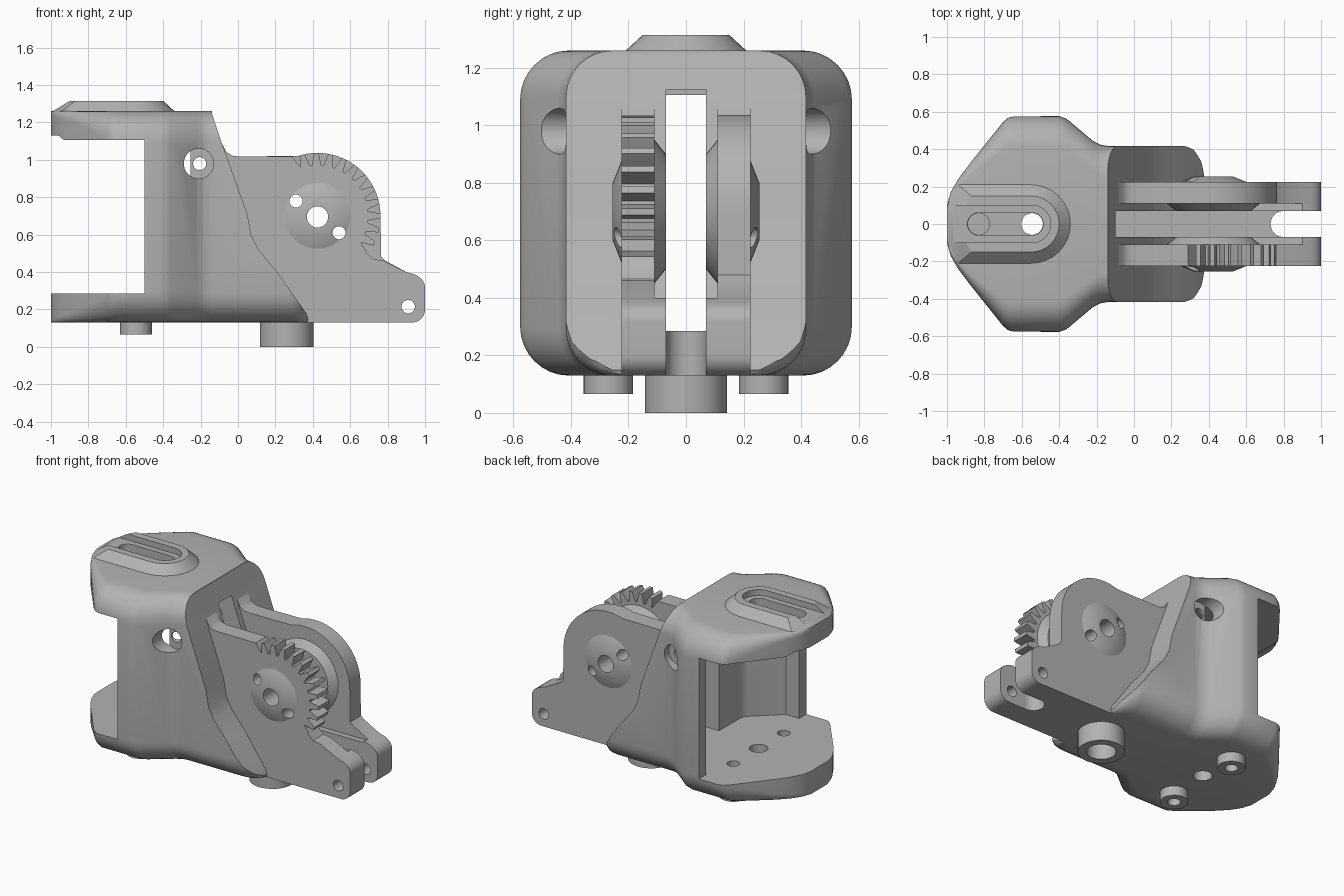
import bpy, bmesh
from math import cos, sin, radians, pi

if "Cube" in bpy.data.objects:
    bpy.data.objects.remove(bpy.data.objects["Cube"])

grey = bpy.data.materials.new("plain grey")
grey.use_nodes = True
COLOUR = (0.45, 0.45, 0.45, 1)
grey.diffuse_color = COLOUR
grey.node_tree.nodes["Principled BSDF"].inputs["Base Color"].default_value = COLOUR


def loft(name, rings):
    """Closed solid through rings of equal point count."""
    bm = bmesh.new()
    rows = [[bm.verts.new(p) for p in ring] for ring in rings]
    n = len(rows[0])
    for a, b in zip(rows, rows[1:]):
        for i in range(n):
            j = (i + 1) % n
            bm.faces.new((a[i], a[j], b[j], b[i]))
    bm.faces.new(rows[0][::-1])
    bm.faces.new(rows[-1])
    bmesh.ops.recalc_face_normals(bm, faces=bm.faces)
    mesh = bpy.data.meshes.new(name)
    bm.to_mesh(mesh)
    bm.free()
    mesh.materials.append(grey)
    ob = bpy.data.objects.new(name, mesh)
    bpy.context.collection.objects.link(ob)
    return ob


def prism_y(name, pts, lo, hi):
    return loft(name, [[(x, y, z) for x, z in pts] for y in (lo, hi)])


def prism_z(name, pts, lo, hi):
    return loft(name, [[(x, y, z) for x, y in pts] for z in (lo, hi)])


def arc(cx, cy, r, start, end, n=16):
    angles = [radians(start + (end - start) * i / n) for i in range(n + 1)]
    return [(cx + r * cos(a), cy + r * sin(a)) for a in angles]


def circle(cx, cy, r, n=32):
    return arc(cx, cy, r, 0, 360, n)[:-1]


def rect(x0, x1, y0, y1):
    return [(x0, y0), (x1, y0), (x1, y1), (x0, y1)]


def cut(ob, cutters):
    """Apply boolean cuts to a part."""
    for c in cutters:
        m = ob.modifiers.new("cut", 'BOOLEAN')
        m.operation, m.solver, m.object = 'DIFFERENCE', 'EXACT', c
    dg = bpy.context.evaluated_depsgraph_get()
    ob.data = bpy.data.meshes.new_from_object(ob.evaluated_get(dg))
    ob.modifiers.clear()


# Housing: rounded-rectangle sections along x
BOTTOM, TOP = 0.13, 1.26


def section(x, w, r):
    ring = []
    for cy, cz, a in ((w - r, TOP - r, 0), (r - w, TOP - r, 90),
                      (r - w, BOTTOM + r, 180), (w - r, BOTTOM + r, 270)):
        ring += [(x, y, z) for y, z in arc(cy, cz, r, a, a + 90, 8)]
    return ring


housing = loft("housing", [section(*s) for s in (
    (-1, 0.1, 0.02), (-0.98, 0.17, 0.03), (-0.94, 0.24, 0.04), (-0.88, 0.32, 0.06),
    (-0.7, 0.545, 0.15), (-0.67, 0.57, 0.16), (-0.64, 0.577, 0.17), (-0.4, 0.577, 0.17),
    (-0.36, 0.562, 0.17), (-0.22, 0.445, 0.16), (-0.18, 0.424, 0.16), (-0.14, 0.417, 0.16),
    (0.27, 0.417, 0.16), (0.32, 0.4, 0.15), (0.36, 0.36, 0.14), (0.375, 0.31, 0.12))])

# Raised stadium pad on top
pad_rings = []
for z, r, xs, xe in ((1.24, 0.21, -0.94, -0.995), (1.26, 0.21, -0.94, -0.99),
                     (1.315, 0.15, -0.87, -0.9)):
    pad_rings.append([(x, y, z) for x, y in
                      [(xe, -0.1), (xs, -r)] + arc(-0.55, 0, r, -90, 90) + [(xs, r), (xe, 0.1)]])
pad = loft("top_pad", pad_rings)

# Feet under the floor
main_foot = prism_z("main_foot", circle(0.26, 0, 0.143, 48), 0, 0.15)
feet = [prism_z(side + "_foot", circle(-0.545, y, 0.086), 0.065, 0.15)
        for side, y in (("left", 0.27), ("right", -0.27))]

# Cutters for the housing
window = prism_y("window_cutter", [(-1.2, 0.285), (-0.5, 0.285), (-0.5, 1.105), (-0.93, 1.105),
                                   (-0.96, 1.13), (-1.2, 1.13)], -1, 1)
cavity = prism_z("cavity_cutter", [(-0.6, -0.5), (-0.4, -0.5), (-0.22, -0.34), (-0.2, -0.3),
                                   (-0.2, 0.3), (-0.22, 0.34), (-0.4, 0.5), (-0.6, 0.5)], 0.285, 1.105)
slope = prism_y("slope_cutter", [(-0.14, 1.3), (-0.14, 1.25), (-0.09, 1.1), (0.05, 0.71), (0.07, 0.6),
                                 (0.11, 0.52), (0.21, 0.4), (0.365, 0.18), (0.375, 0.15),
                                 (0.36, 0.1), (0.8, 0.1), (0.8, 1.3)], -1, 1)
slot = prism_z("slot_cutter", rect(-0.3, 0.6, -0.07, 0.07), 0.285, 1.125)
screw = prism_y("screw_cutter", circle(-0.205, 0.98, 0.035), -1, 1)
bores = [prism_y("bore_cutter", circle(-0.21, 0.98, 0.08), *ys) for ys in ((-1, -0.37), (0.37, 1))]
channel = prism_z("channel_cutter", [(-1.1, -0.1)] + arc(-0.545, 0, 0.1, -90, 90) + [(-1.1, 0.1)], 1.275, 1.4)
groove = prism_z("groove_cutter", arc(-0.545, 0, 0.06, -90, 90) + arc(-0.83, 0, 0.06, 90, 270), 1.2, 1.4)
centre = prism_z("centre_cutter", circle(-0.545, 0, 0.058), 0, 1.4)
rear = prism_z("rear_cutter", circle(-0.83, 0, 0.058), 1, 1.4)
foot_holes = [prism_z("foot_cutter", circle(-0.545, y, 0.04), 0, 0.5) for y in (-0.27, 0.27)]
main_hole = prism_z("main_cutter", circle(0.26, 0, 0.09), -0.1, 0.14)
top_cuts = [channel, groove, centre, rear]

cut(housing, [window, cavity, slope, slot, screw, *bores, *top_cuts, *foot_holes, main_hole])
cut(pad, top_cuts)
cut(main_foot, [main_hole])
for foot in feet:
    cut(foot, foot_holes)

# Pivot plates: one toothed, one round
PX, PZ, R, ROOT = 0.425, 0.7, 0.337, 0.272
nose = [(0.9, 0.4), (0.95, 0.385)] + arc(0.93, 0.315, 0.07, 50, 0, 6) + arc(0.93, 0.2, 0.07, 0, -90, 8)
back = [(0.3, BOTTOM), (0.0, 0.6), (-0.1, 1.1), (-0.085, 1.085), (-0.06, 1.04), (-0.03, 1.022), (0.0, 1.018)]

teeth = []
STEP = 13
for k in range(11):
    mid = 104 - k * STEP
    for r, off in ((ROOT, 5.2), (R - 0.025, 3.2), (R, 2), (R, -2), (R - 0.025, -3.2), (ROOT, -5.2)):
        a = radians(mid + off)
        teeth.append((PX + r * cos(a), PZ + r * sin(a)))

gear_plate = prism_y("gear_plate", back + [(0.29, 1.018)] + teeth
                     + [(0.69, 0.5), (0.72, 0.47), (0.78, 0.46)] + nose, -0.225, -0.11)
round_plate = prism_y("round_plate", back + arc(PX, PZ, R, 108, 0, 28)
                      + [(0.765, 0.48), (0.79, 0.46)] + nose, 0.11, 0.225)

pivot_cuts = [prism_y("pivot_cutter", circle(x, z, r), -1, 1) for x, z, r in
              ((PX, 0.695, 0.057), (0.31, 0.78, 0.035), (0.54, 0.61, 0.035), (0.91, 0.215, 0.036))]

# Conical bosses and inner lug thickening on each plate
parts = [gear_plate, round_plate]
for side, s in (("right", -1), ("left", 1)):
    for kind, steps in (("outer", ((0.2, 0.18), (0.225, 0.175), (0.255, 0.1))),
                        ("inner", ((0.13, 0.25), (0.11, 0.25), (0.07, 0.2)))):
        parts.append(loft(f"{side}_{kind}_boss", [
            [(x, s * y, z) for x, z in circle(PX, PZ, r, 40)] for y, r in steps]))
    parts.append(prism_y(side + "_lug", [(0.2, BOTTOM), (0.2, 0.39), (0.88, 0.39)] + nose,
                         *sorted((s * 0.07, s * 0.12))))
for part in parts:
    cut(part, pivot_cuts)

# Floor bridging the plates, with a rounded mouth
prism_z("plate_floor", [(0.0, -0.08), (0.8, -0.08)] + arc(0.8, 0, 0.07, 270, 90)
        + [(0.8, 0.08), (0.0, 0.08)], BOTTOM, 0.285)

# Remove cutters and smooth the rest
for ob in list(bpy.context.collection.objects):
    if ob.name.split(".")[0].endswith("_cutter"):
        bpy.data.objects.remove(ob)
bpy.ops.object.select_all(action='DESELECT')
for ob in bpy.context.collection.objects:
    if ob.type == 'MESH':
        ob.select_set(True)
        bpy.context.view_layer.objects.active = ob
bpy.ops.object.shade_smooth_by_angle(angle=radians(30))
